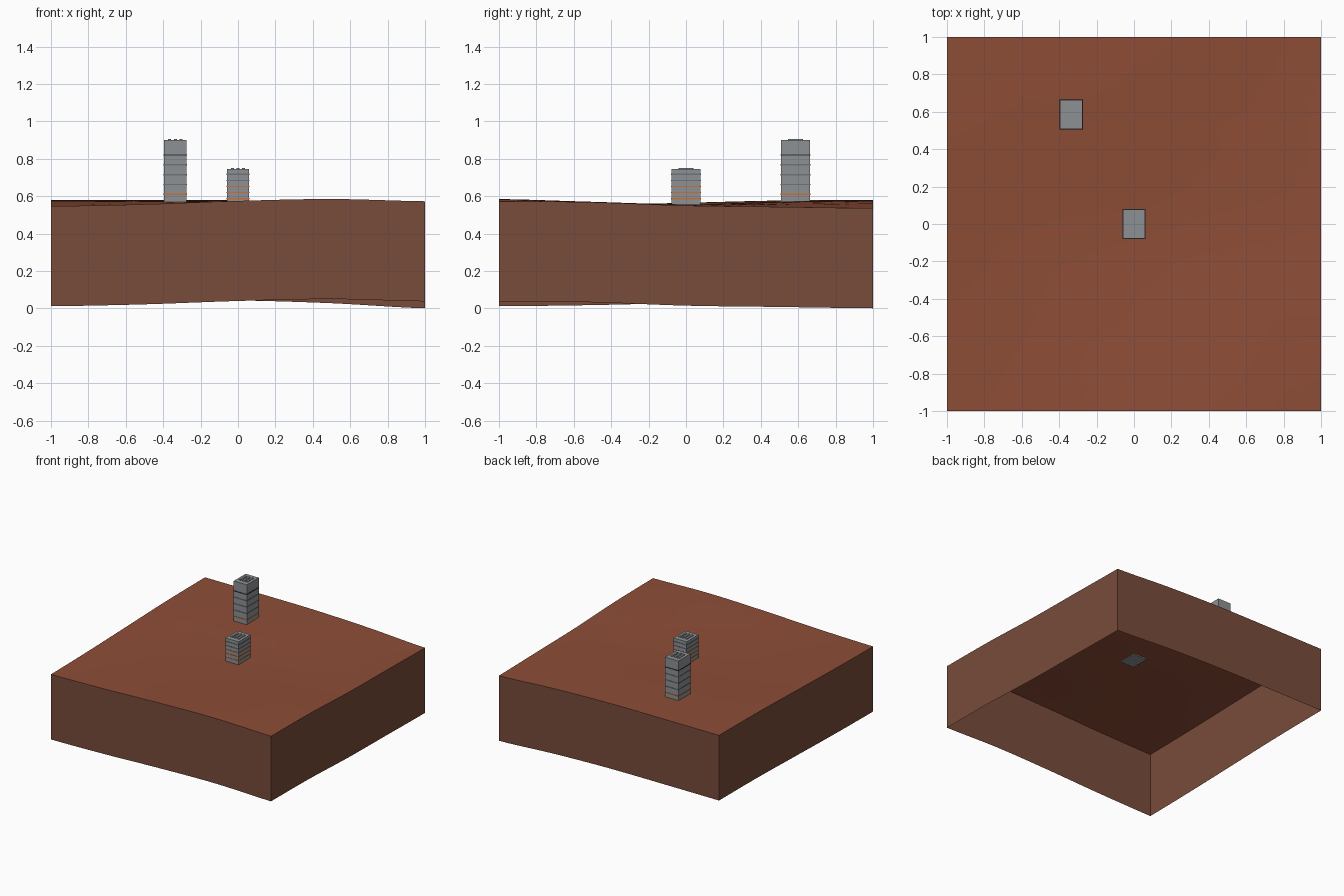
import bpy, bmesh, math
from mathutils import Vector

cube = bpy.data.objects.get("Cube")
if cube:
    bpy.data.objects.remove(cube, do_unlink=True)


def material(name, r, g, b):
    m = bpy.data.materials.new(name)
    m.use_nodes = True
    m.diffuse_color = (r, g, b, 1)
    m.node_tree.nodes["Principled BSDF"].inputs["Base Color"].default_value = (r, g, b, 1)
    return m


SOIL = material("red soil", .27, .075, .038)
EARTH = material("brown earth", .19, .072, .043)
CONCRETE = material("grey concrete", .27, .285, .30)
ORANGE = material("orange band", .62, .16, .03)
DARK = material("dark band", .03, .032, .035)
STEEL = material("mid grey band", .16, .17, .18)


def add_object(name, bm, mats):
    mesh = bpy.data.meshes.new(name)
    bm.to_mesh(mesh)
    bm.free()
    for m in mats:
        mesh.materials.append(m)
    ob = bpy.data.objects.new(name, mesh)
    bpy.context.collection.objects.link(ob)
    return ob


def box(name, center, size, mat):
    bm = bmesh.new()
    bmesh.ops.create_cube(bm, size=1)
    for v in bm.verts:
        v.co = Vector(c + s * k for c, s, k in zip(center, size, v.co))
    return add_object(name, bm, [mat])


# Gently rolling ground, heights on a coarse lattice from front to back
HEIGHTS = [(.547, .557, .575, .585, .573),
           (.553, .556, .562, .570, .568),
           (.565, .558, .556, .556, .550),
           (.577, .572, .570, .558, .543),
           (.580, .580, .578, .563, .536)]


def spline(p, t):
    """Smooth curve through five evenly spaced values, t from -1 to 1."""
    u = (t + 1) * 2
    i = min(int(u), 3)
    f = u - i
    a, b, c, d = p[max(i - 1, 0)], p[i], p[i + 1], p[min(i + 2, 4)]
    return b + f / 2 * (c - a + f * (2 * a - 5 * b + 4 * c - d + f * (3 * (b - c) + d - a)))


def ground(x, y):
    return spline([spline(row, x) for row in HEIGHTS], y)


# Ground slab: top sheet with side skirts, open underneath
bm = bmesh.new()
bmesh.ops.create_grid(bm, x_segments=24, y_segments=24, size=1)
for v in bm.verts:
    v.co.z = ground(v.co.x, v.co.y)
rim = [e for e in bm.edges if e.is_boundary]
skirt = bmesh.ops.extrude_edge_only(bm, edges=rim)["geom"]
for g in skirt:
    if isinstance(g, bmesh.types.BMVert):
        g.co.z -= .535
    elif isinstance(g, bmesh.types.BMFace):
        g.material_index = 1
bmesh.ops.recalc_face_normals(bm, faces=bm.faces)
slab = add_object("ground_slab", bm, [SOIL, EARTH])
slab.data.shade_smooth()
bpy.context.view_layer.objects.active = slab
slab.select_set(True)
bpy.ops.object.shade_smooth_by_angle(angle=math.radians(30))


# Towers: plain block, thin storey bands and three roof strips
def tower(name, x, y, top, first, step, bands):
    w, d = .12, .155
    base = ground(x, y) - .008
    box(name + "_block", (x, y, (base + top) / 2), (w, d, top - base), CONCRETE)
    for i, mat in enumerate(bands):
        box(f"{name}_band_{i + 1}", (x, y, first + i * step), (w + .005, d + .005, .007), mat)
    for i in (-1, 0, 1):
        box(f"{name}_roof_strip_{i + 2}", (x + i * .03, y, top + .002), (.016, .08, .008), CONCRETE)


tower("short_tower", 0, 0, .745, .587, .0325, [ORANGE, ORANGE, ORANGE, STEEL, STEEL])
tower("tall_tower", -.335, .585, .9, .61, .0525, [ORANGE, STEEL, STEEL, STEEL, DARK])
